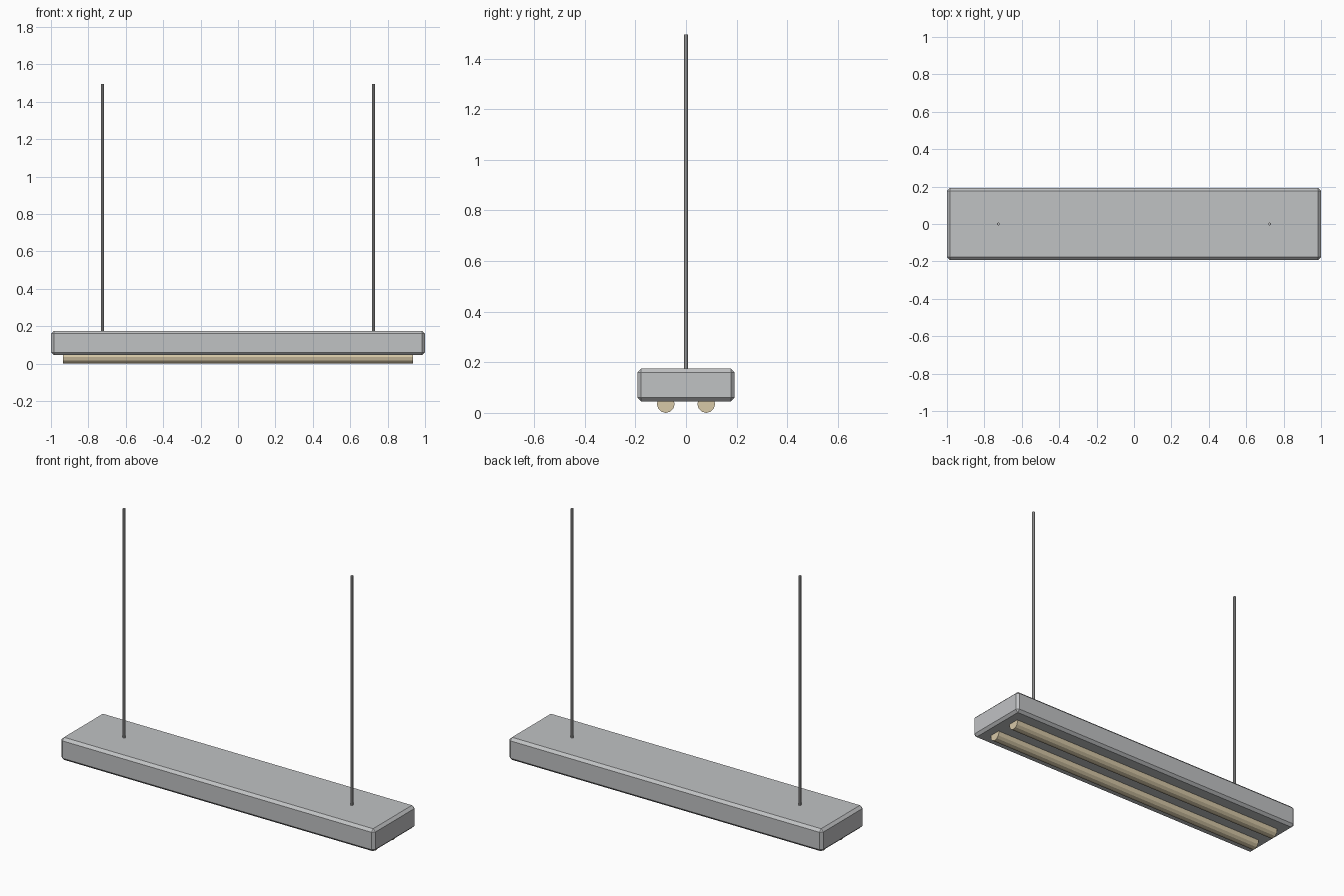
import bpy
import math

if "Cube" in bpy.data.objects:
    bpy.data.objects.remove(bpy.data.objects["Cube"], do_unlink=True)


def material(name, rgb):
    m = bpy.data.materials.new(name)
    m.use_nodes = True
    color = (*rgb, 1)
    m.diffuse_color = color
    m.node_tree.nodes["Principled BSDF"].inputs["Base Color"].default_value = color
    return m


def cylinder(name, radius, length, sides, location, rotation, mat):
    bpy.ops.mesh.primitive_cylinder_add(vertices=sides, radius=radius, depth=length,
                                        location=location, rotation=rotation)
    obj = bpy.context.object
    obj.name = name
    obj.data.materials.append(mat)
    return obj


metal = material("grey metal", (0.53, 0.54, 0.55))
rod_metal = material("rod grey", (0.5, 0.5, 0.5))
warm = material("warm cream", (0.68, 0.58, 0.39))

# Chamfered housing
bpy.ops.mesh.primitive_cube_add(size=1, location=(0, 0, 0.11))
housing = bpy.context.object
housing.name = "housing"
housing.scale = (2, 0.384, 0.13)
bpy.ops.object.transform_apply(location=False, rotation=False, scale=True)
housing.data.materials.append(metal)
bevel = housing.modifiers.new("chamfer", 'BEVEL')
bevel.width = 0.015
bevel.segments = 1

for label, side in (("left", 1), ("right", -1)):
    # Hanging rods
    cylinder(label + "_hanging_rod", 0.008, 1.33, 8, (side * 0.725, 0, 0.83),
             (0, 0, 0), rod_metal)

for label, side in (("front", -1), ("back", 1)):
    # Lamp tubes, half sunk into the housing
    cylinder(label + "_lamp_tube", 0.035, 1.87, 12, (0, side * 0.08, 0.035),
             (0, math.pi / 2, 0), warm)
